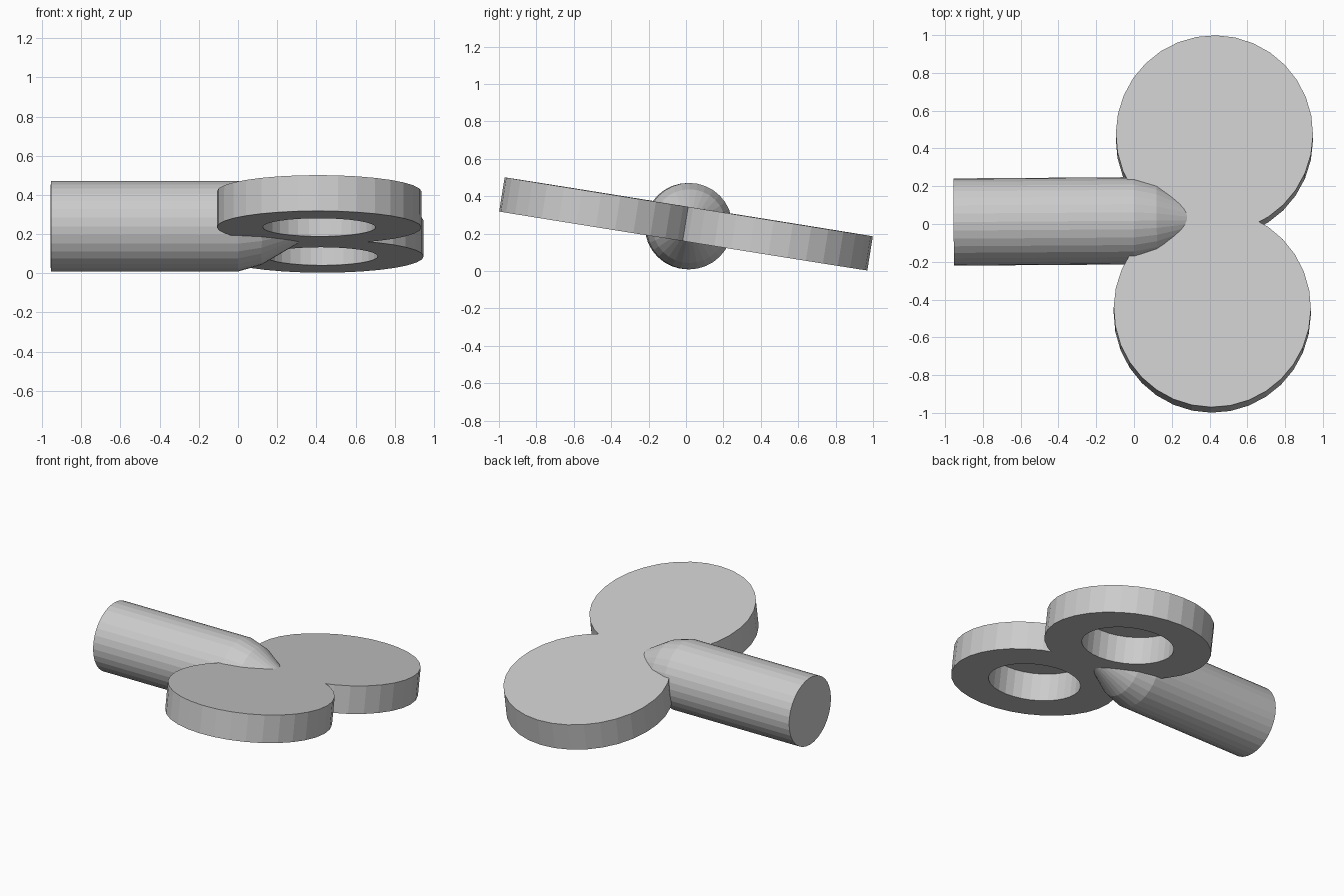
import bpy, bmesh
from math import radians, sin, cos, tau

if "Cube" in bpy.data.objects:
    bpy.data.objects.remove(bpy.data.objects["Cube"])


def lathe(bm, profile, sides, place):
    """Revolve (radius, height) points; place() maps each (a, b, h) to 3D."""
    rings = []
    for r, h in profile:
        if r == 0:
            rings.append([bm.verts.new(place(0, 0, h))] * sides)
        else:
            rings.append([bm.verts.new(place(r * cos(tau * i / sides), r * sin(tau * i / sides), h))
                          for i in range(sides)])
    for lo, hi in zip(rings, rings[1:]):
        for i in range(sides):
            j = (i + 1) % sides
            quad = list(dict.fromkeys((lo[i], lo[j], hi[j], hi[i])))
            bm.faces.new(quad)
    bmesh.ops.recalc_face_normals(bm, faces=bm.faces)


def finish(bm, name, loc, rot):
    mesh = bpy.data.meshes.new(name)
    bm.to_mesh(mesh)
    bm.free()
    ob = bpy.data.objects.new(name, mesh)
    bpy.context.collection.objects.link(ob)
    ob.location = loc
    ob.rotation_euler = [radians(a) for a in rot]
    return ob


# Double-lobed plate: one lobe with a blind hole underneath, cut at the middle and mirrored
half, R, hole, offset = 0.0925, 0.522, 0.288, 0.467
bm = bmesh.new()
lathe(bm, [(0, half), (R, half), (R, -half), (hole, -half), (hole, half - 0.004), (0, half - 0.004)],
      32, lambda a, b, h: (a, b * 1.015 + offset, h))
bmesh.ops.bisect_plane(bm, geom=bm.verts[:] + bm.edges[:] + bm.faces[:],
                       plane_co=(0, 0, 0), plane_no=(0, -1, 0), clear_outer=True)
plate = finish(bm, "lobed_plate", (0.42, 0, 0.252), (-9.1, 0, -0.7))
mirror = plate.modifiers.new("mirror", "MIRROR")
mirror.use_axis = (False, True, False)

# Round handle along x, tapering to a blunt nose buried in the plate
bm = bmesh.new()
lathe(bm, [(0, -0.955), (0.231, -0.955), (0.231, 0.0), (0.197, 0.12), (0.07, 0.335), (0, 0.42)],
      32, lambda a, b, h: (h, a, b))
finish(bm, "handle", (0, 0.017, 0.24), (0, 0, 0.4))
